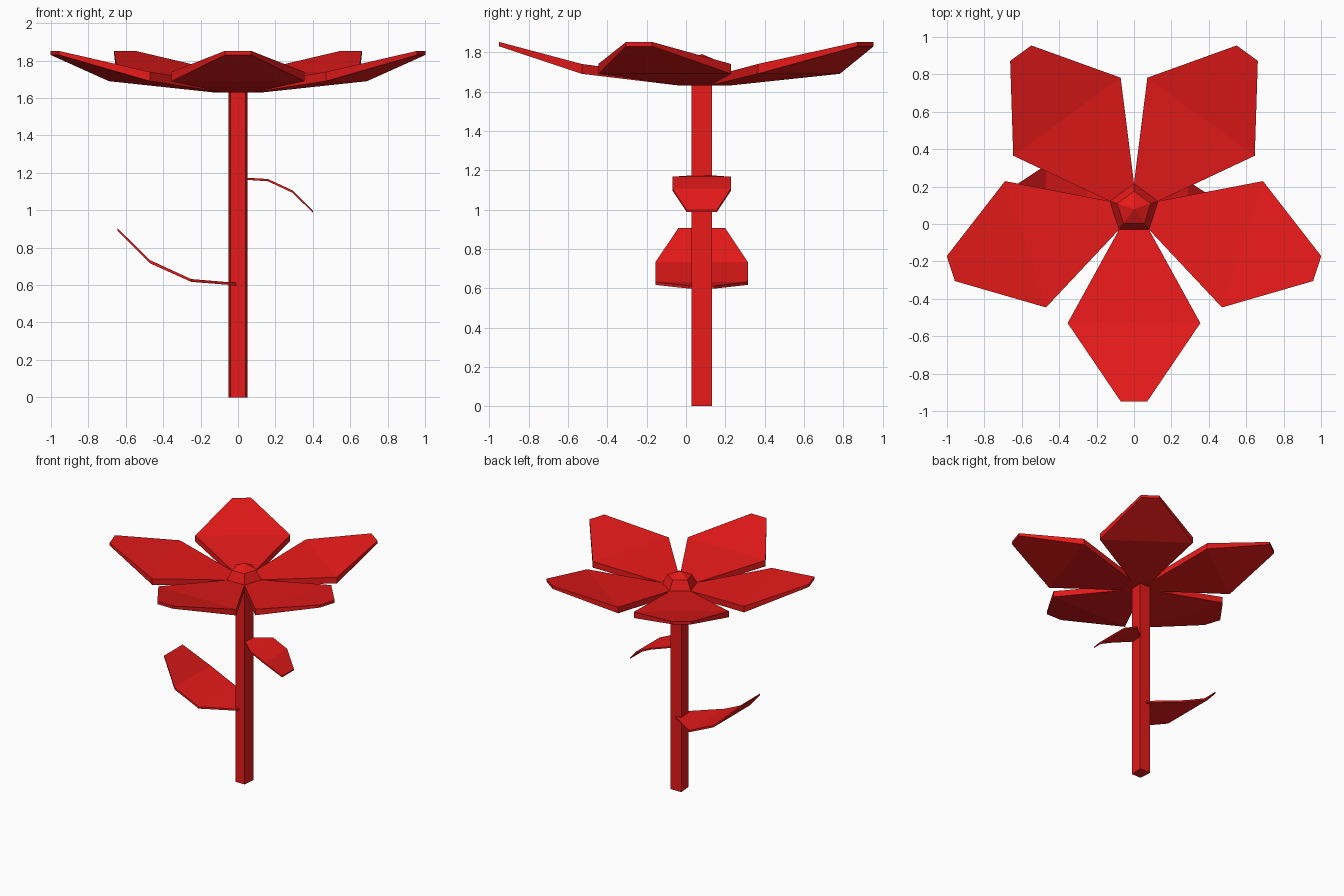
import bpy, bmesh
from math import radians, sin, cos
from mathutils import Matrix

if "Cube" in bpy.data.objects:
    bpy.data.objects.remove(bpy.data.objects["Cube"])

CY = 0.08  # flower axis in y
red = bpy.data.materials.new("red")
red.diffuse_color = (0.8, 0.01, 0.01, 1)
red.use_nodes = True
red.node_tree.nodes["Principled BSDF"].inputs["Base Color"].default_value = red.diffuse_color


def finish(name, bm, matrix=Matrix()):
    bm.transform(Matrix.Translation((0, CY, 0)) @ matrix)
    bmesh.ops.recalc_face_normals(bm, faces=bm.faces)
    mesh = bpy.data.meshes.new(name)
    bm.to_mesh(mesh)
    bm.free()
    mesh.materials.append(red)
    ob = bpy.data.objects.new(name, mesh)
    bpy.context.collection.objects.link(ob)
    return ob


def loft(name, rings, angle=0):
    """Skin rings of equal point count, closing both ends."""
    bm = bmesh.new()
    rows = [[bm.verts.new(p) for p in ring] for ring in rings]
    n = len(rows[0])
    for a, b in zip(rows, rows[1:]):
        for i in range(n):
            j = (i + 1) % n
            bm.faces.new((a[i], a[j], b[j], b[i]))
    bm.faces.new(rows[0])
    bm.faces.new(rows[-1])
    return finish(name, bm, Matrix.Rotation(radians(angle), 4, 'Z'))


def blade(name, rows, angle):
    """Folded slab along +x; rows are (distance, half width, top z, bottom z)."""
    rings = [[(d, -h, b), (d, h, b), (d, h, t), (d, -h, t)] for d, h, t, b in rows]
    return loft(name, rings, angle)


# Stem: four sides, slightly wider at the back
stem_section = [(-0.041, -0.053), (0.041, -0.053), (0.05, 0.053), (-0.05, 0.053)]
loft("stem", [[(x, y, z) for x, y in stem_section] for z in (0, 1.64)])

# Five petals
petal_rows = [(0.11, 0.08, 1.675, 1.63), (0.61, 0.355, 1.74, 1.69), (1.03, 0.07, 1.852, 1.83)]
for k in range(5):
    blade(f"petal_{k + 1}", petal_rows, -90 + 72 * k)


# Faceted five-sided flower centre
def pentagon(r, z):
    return [(r * cos(radians(90 + 72 * i)), r * sin(radians(90 + 72 * i)), z) for i in range(5)]


loft("flower_centre", [pentagon(0.136, 1.63), pentagon(0.136, 1.675),
                       pentagon(0.095, 1.75), pentagon(0.002, 1.79)])

# Leaves: the left curls up, the right droops
blade("left_leaf", [(0.01, 0.065, 0.612, 0.598), (0.25, 0.235, 0.632, 0.617),
                    (0.47, 0.235, 0.733, 0.716), (0.645, 0.12, 0.905, 0.89)], 180)
blade("right_leaf", [(0.04, 0.045, 1.174, 1.163), (0.16, 0.148, 1.167, 1.155),
                     (0.29, 0.148, 1.107, 1.094), (0.40, 0.077, 0.998, 0.988)], 0)
